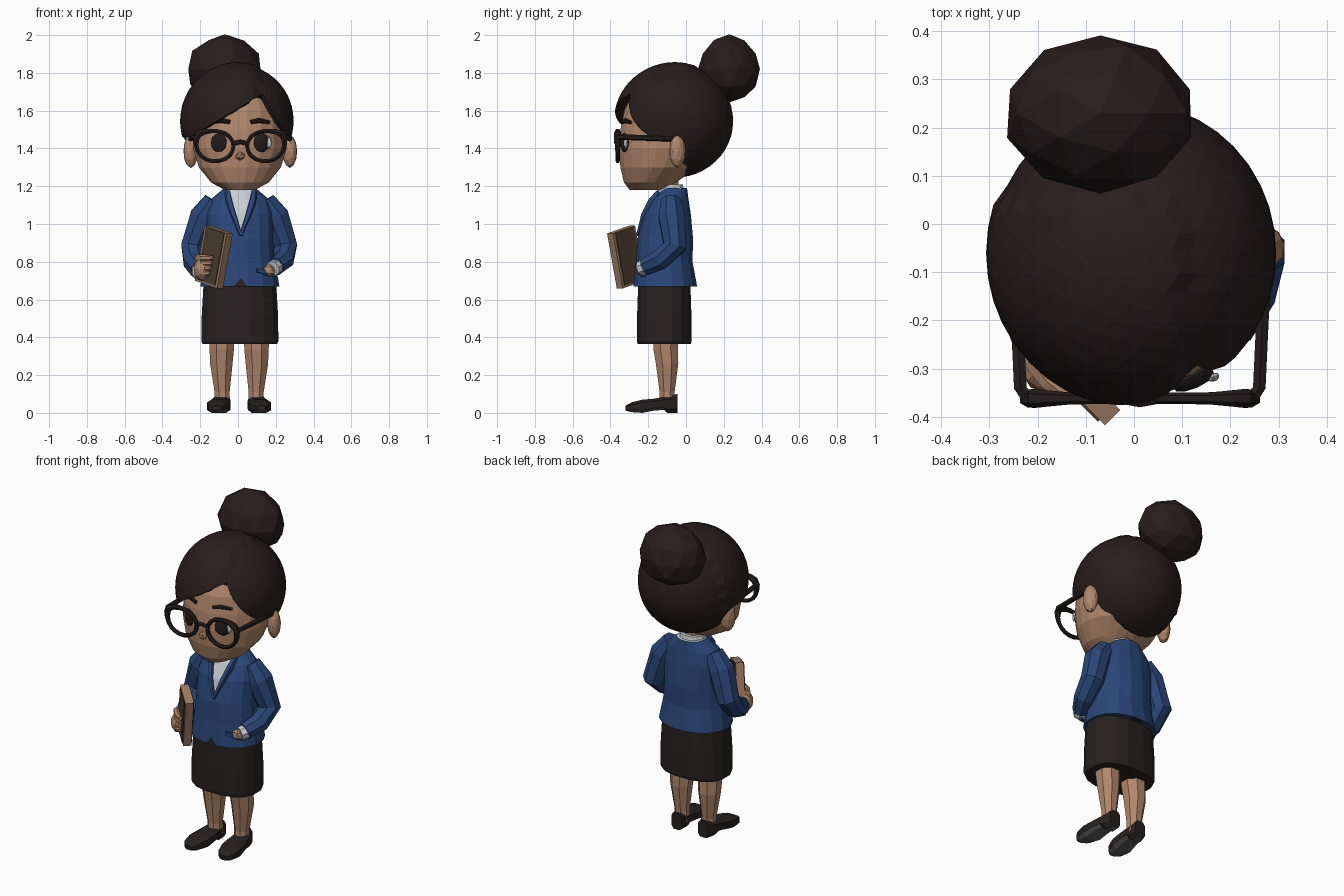
import bpy, bmesh, random
from math import sin, cos, pi, radians
from mathutils import Vector, Matrix

random.seed(4)
cube = bpy.data.objects.get("Cube")
if cube:
    bpy.data.objects.remove(cube)


def material(name, *rgb):
    m = bpy.data.materials.new(name)
    m.use_nodes = True
    m.diffuse_color = (*rgb, 1)
    bsdf = m.node_tree.nodes["Principled BSDF"]
    bsdf.inputs["Base Color"].default_value = (*rgb, 1)
    bsdf.inputs["Roughness"].default_value = 0.9
    return m


HAIR = material("dark brown hair", .021, .013, .012)
SKIN = material("warm skin", .44, .24, .147)
BLUE = material("blue jacket", .023, .062, .19)
SKIRT = material("charcoal skirt", .021, .015, .015)
SHIRT = material("white shirt", .58, .61, .65)
COVER = material("brown book cover", .075, .05, .028)
PAGES = material("tan book edge", .36, .21, .125)
SOLE = material("grey sole", .1, .1, .105)
DARK = material("black brown frame", .017, .012, .011)
X, Y, Z = Vector((1, 0, 0)), Vector((0, 1, 0)), Vector((0, 0, 1))


def finish(name, bm, *mats):
    bmesh.ops.recalc_face_normals(bm, faces=bm.faces[:])
    mesh = bpy.data.meshes.new(name)
    bm.to_mesh(mesh)
    bm.free()
    for m in mats:
        mesh.materials.append(m)
    obj = bpy.data.objects.new(name, mesh)
    bpy.context.collection.objects.link(obj)
    return obj


def ring(c, u, v, n, power=1):
    """Ellipse (or squarer when power < 1) around c with half axes u and v."""
    pts = []
    for i in range(n):
        a = 2 * pi * (i + .5) / n
        s, t = cos(a), sin(a)
        pts.append(Vector(c) + u * (abs(s) ** power * (1 if s > 0 else -1))
                   + v * (abs(t) ** power * (1 if t > 0 else -1)))
    return pts


def skin(rings, closed=False):
    bm = bmesh.new()
    rows = [[bm.verts.new(p) for p in r] for r in rings]
    n = len(rows[0])
    pairs = list(zip(rows, rows[1:])) + ([(rows[-1], rows[0])] if closed else [])
    for a, b in pairs:
        for i in range(n):
            j = (i + 1) % n
            bm.faces.new((a[i], a[j], b[j], b[i]))
    if not closed:
        bm.faces.new(rows[0])
        bm.faces.new(rows[-1])
    return bm


def loft(levels, n=16, power=1):
    """Levels are (z, centre x, centre y, half width, half depth)."""
    return skin([ring((cx, cy, z), X * rx, Y * ry, n, power)
                 for z, cx, cy, rx, ry in levels])


def tube(name, pts, radii, mat, ref=X, n=8, closed=False):
    pts = [Vector(p) for p in pts]
    last, rings = len(pts) - 1, []
    for i, p in enumerate(pts):
        if closed:
            t = pts[(i + 1) % len(pts)] - pts[i - 1]
        else:
            t = pts[min(i + 1, last)] - pts[max(i - 1, 0)]
        t.normalize()
        u = t.cross(ref).normalized()
        r = radii[i] if isinstance(radii, list) else radii
        rings.append(ring(p, u * r, t.cross(u) * r, n))
    return finish(name, skin(rings, closed), mat)


def blob(name, c, size, mat, rot=0, sub=2, jitter=0):
    bm = bmesh.new()
    bmesh.ops.create_icosphere(bm, subdivisions=sub, radius=1)
    turn = Matrix.Rotation(radians(rot), 3, 'Z')
    for v in bm.verts:
        k = 1 + random.uniform(-jitter, jitter)
        v.co = Vector(c) + turn @ (v.co * Vector(size)) * k
    return finish(name, bm, mat)


def box(name, matrix, size, mat):
    bm = bmesh.new()
    bmesh.ops.create_cube(bm, size=1)
    bm.transform(matrix @ Matrix.Diagonal((*size, 1)))
    return finish(name, bm, mat)


def cut(bm, co, no):
    bmesh.ops.bisect_plane(bm, geom=bm.verts[:] + bm.edges[:] + bm.faces[:],
                           plane_co=co, plane_no=no)


# Head, neck and nose
finish("head", loft([(1.18, .01, -.2, .08, .1), (1.22, .01, -.19, .155, .14),
                     (1.3, .01, -.145, .22, .205), (1.4, .01, -.12, .25, .237),
                     (1.5, .01, -.1, .25, .25), (1.6, .01, -.09, .24, .24),
                     (1.7, .01, -.08, .18, .2)], 20), SKIN)
tube("neck", [(.01, -.09, 1.08), (.01, -.1, 1.28)], .062, SKIN)
blob("nose", (.012, -.352, 1.36), (.028, .024, .024), SKIN, sub=1)

# Hair cap with a swept fringe and a side parting
bm = bmesh.new()
bmesh.ops.create_icosphere(bm, subdivisions=4, radius=1)
for v in bm.verts:
    d = v.co.copy()
    v.co = Vector((0, -.06, 1.545)) + d * Vector((.295, .31, .3))
    if v.co.x < .1 and v.co.y < .05 and v.co.z > 1.45:
        v.co += d * .012
for co, no in [((0, 0, 1.46), Z), ((0, -.03, 0), Y), ((.13, 0, 0), X),
               ((.13, 0, 1.69), (-.6, 0, 1)), ((.13, 0, 1.69), (1.8, 0, 1))]:
    cut(bm, co, no)


def in_face_opening(p):
    if p.z < 1.46:
        return p.y < -.03
    edge = 1.69 - (.6 * (.13 - p.x) if p.x < .13 else 1.8 * (p.x - .13))
    return p.y < -.1 and p.z < edge


bmesh.ops.delete(bm, geom=[f for f in bm.faces if in_face_opening(f.calc_center_median())],
                 context='FACES')
hair = finish("hair", bm, HAIR)
thick = hair.modifiers.new("thickness", 'SOLIDIFY')
thick.thickness, thick.offset = .03, -1
blob("hair_bun", (-.07, .23, 1.82), (.198, .162, .18), HAIR, jitter=.035)

# Face details and glasses, one per side
for side, s in (("right", -1), ("left", 1)):
    def at(x, y, z, s=s):
        return (.012 + s * x, y, z)
    blob(side + "_ear", at(.262, -.045, 1.385), (.038, .045, .088), SKIN, rot=s * 25)
    blob(side + "_eye", at(.113, -.325, 1.43), (.046, .016, .052), DARK, rot=s * 24)
    tube(side + "_brow", [at(.055, -.338, 1.54), at(.1, -.322, 1.548), at(.155, -.292, 1.538)],
         [.011, .013, .009], DARK, Z, 6)
    rim, widths = [], []
    for i in range(18):
        a = 2 * pi * i / 18
        wing = max(0, cos(a - pi / 5)) ** 6
        rim.append(at(.133 + .097 * cos(a) + .012 * wing, -.362,
                      1.412 + .08 * sin(a) + .012 * wing))
        widths.append(.012 + .008 * wing)
    tube(side + "_glasses_rim", rim, widths, DARK, Y, 6, True)
    tube(side + "_glasses_arm", [at(.235, -.358, 1.46), at(.248, -.34, 1.46),
                                 at(.262, -.04, 1.45)], .015, DARK, Z, 6)
tube("glasses_bridge", [(-.03, -.362, 1.425), (.012, -.37, 1.435), (.054, -.362, 1.425)],
     .012, DARK, Z, 6)
blob("eye_glint", (.165, -.318, 1.43), (.014, .01, .036), SHIRT, rot=24, sub=1)

# Jacket with shirt opening above and hem notch below
bm = loft([(.67, .01, -.11, .213, .172), (.8, .01, -.115, .19, .152),
           (.92, .01, -.11, .178, .15), (1.05, .008, -.1, .182, .128),
           (1.13, .01, -.085, .158, .1), (1.19, .01, -.07, .085, .077)], 16, .92)
for k in (3.2, -3.2):
    cut(bm, (.015, 0, .95), (k, 0, 1))
for k in (1.3, -1.3):
    cut(bm, (.015, 0, .715), (k, 0, 1))
for f in bm.faces:
    p = f.calc_center_median()
    off = abs(p.x - .015)
    if p.z > 1.185 or (p.y < -.1 and p.z > .95 + 3.2 * off):
        f.material_index = 1
    elif p.y < -.1 and p.z < .715 - 1.3 * off:
        f.material_index = 2
finish("jacket", bm, BLUE, SHIRT, SKIRT)
finish("shirt_collar", loft([(1.15, .01, -.08, .085, .078), (1.21, .01, -.085, .072, .07)], 12), SHIRT)
for side, s in (("right", -1), ("left", 1)):
    tube(side + "_lapel", [(.015 + s * .07, -.145, 1.17), (.015 + s * .062, -.185, 1.12),
                           (.015 + s * .04, -.222, 1.05), (.015, -.258, .94)],
         [.016, .02, .018, .008], BLUE, X, 5)

# Skirt
finish("skirt", loft([(.365, .01, -.115, .2, .143), (.38, .01, -.115, .207, .147),
                      (.52, .01, -.115, .205, .146), (.69, .01, -.115, .195, .14)], 16, .8), SKIRT)

# Sleeves, cuffs and hands
tube("right_sleeve", [(-.13, -.08, 1.125), (-.185, -.075, 1.04), (-.24, -.06, .88),
                      (-.232, -.13, .8), (-.2, -.235, .755)],
     [.055, .075, .066, .06, .056], BLUE)
tube("right_cuff", [(-.204, -.22, .758), (-.196, -.25, .752)], .05, SHIRT)
blob("right_palm", (-.185, -.295, .76), (.05, .055, .062), SKIN)
tube("left_sleeve", [(.145, -.08, 1.125), (.2, -.075, 1.04), (.252, -.06, .88),
                     (.24, -.14, .81), (.2, -.215, .775)],
     [.055, .075, .066, .058, .05], BLUE)
tube("left_cuff", [(.203, -.21, .775), (.183, -.24, .765)], .042, SHIRT)
blob("left_hand", (.165, -.235, .755), (.04, .03, .036), SKIN, sub=1)
tube("left_pocket", [(.1, -.262, .755), (.2, -.222, .73)], .014, BLUE, Z, 4)

# Book held upright by the right hand
across, tilt = Vector((.707, -.707, 0)), radians(14)
up = Z * cos(tilt) + across * sin(tilt)
side_axis = across * cos(tilt) - Z * sin(tilt)
outward = up.cross(side_axis).normalized()
if outward.y > 0:
    outward.negate()
frame = Matrix((side_axis, outward, up)).transposed().to_4x4()
frame.translation = (-.128, -.318, .825)
box("book", frame, (.17, .045, .3), PAGES)
for name, s in (("front", 1), ("back", -1)):
    box("book_%s_cover" % name, frame @ Matrix.Translation((.0, s * .024, .004)),
        (.14, .008, .285), COVER)
base = Vector(frame.translation)
for i in range(4):
    c = base + outward * .036 - Z * (.005 + i * .027)
    tube("right_finger_%d" % (i + 1), [c - across * .085, c - across * .03 + outward * .008,
                                       c + across * (.03 - .008 * i)], [.02, .018, .012], SKIN, Z, 6)

# Legs and shoes
for side, s in (("right", -1), ("left", 1)):
    def leg(x, y, z, s=s):
        return (.006 + s * x, y, z)
    tube(side + "_leg", [leg(.092, -.105, .45), leg(.092, -.108, .34), leg(.094, -.1, .26),
                         leg(.09, -.1, .11), leg(.09, -.1, .04)],
         [.073, .07, .064, .043, .045], SKIN)
    rings = []
    for y, w, low, high in [(-.045, .036, 0, .1), (-.1, .05, 0, .09), (-.115, .052, .016, .085),
                            (-.17, .06, .012, .075), (-.23, .064, 0, .07),
                            (-.29, .05, .004, .055), (-.32, .024, .012, .038)]:
        rings.append(ring(leg(.09 - .1 * (y + .05), y, (low + high) / 2),
                          X * w, Z * ((high - low) / 2 / cos(pi / 8) ** .6), 8, .6))
    bm = skin(rings)
    bm.normal_update()
    bmesh.ops.recalc_face_normals(bm, faces=bm.faces[:])
    for f in bm.faces:
        f.material_index = 1 if f.normal.z < -.7 else 0
    finish(side + "_shoe", bm, SKIRT, SOLE)
